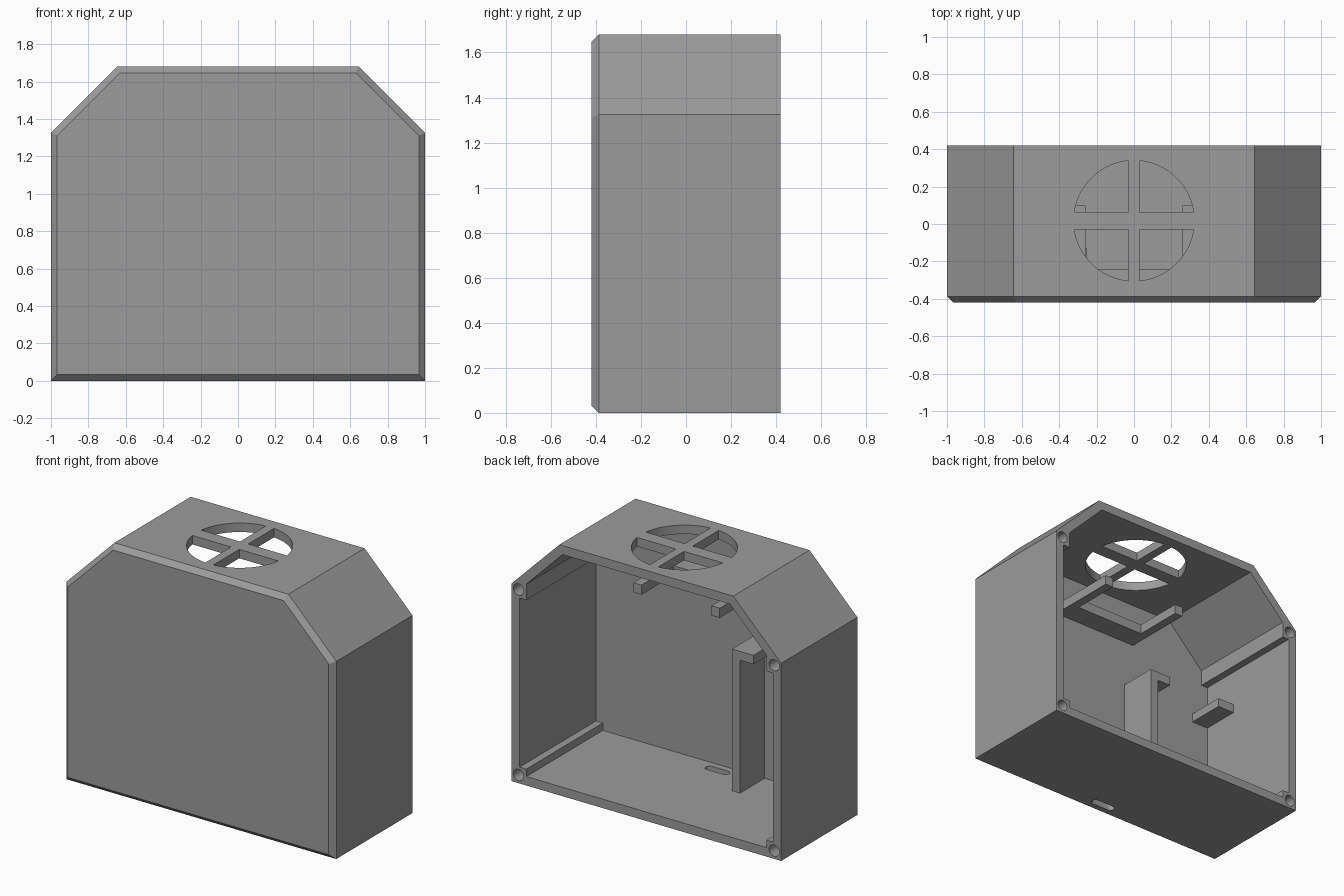
import bpy, bmesh, math
from mathutils import Vector

if "Cube" in bpy.data.objects:
    bpy.data.objects.remove(bpy.data.objects["Cube"])

DEPTH, WALL, BEVEL = 0.42, 0.06, 0.033
FRONT_IN = -0.39          # inner face of the front wall

grey = bpy.data.materials.new("plain grey")
grey.diffuse_color = (0.33, 0.33, 0.33, 1)
grey.use_nodes = True
grey.node_tree.nodes["Principled BSDF"].inputs["Base Color"].default_value = grey.diffuse_color


def loft(name, rings):
    """Closed solid through rings of equal point count."""
    bm = bmesh.new()
    loops = [[bm.verts.new(p) for p in ring] for ring in rings]
    n = len(loops[0])
    for a, b in zip(loops, loops[1:]):
        for i in range(n):
            bm.faces.new((a[i], a[(i + 1) % n], b[(i + 1) % n], b[i]))
    bm.faces.new(loops[0])
    bm.faces.new(loops[-1])
    bmesh.ops.recalc_face_normals(bm, faces=bm.faces)
    mesh = bpy.data.meshes.new(name)
    bm.to_mesh(mesh)
    bm.free()
    mesh.materials.append(grey)
    obj = bpy.data.objects.new(name, mesh)
    bpy.context.collection.objects.link(obj)
    return obj


def prism_y(name, pts, y0, y1):
    return loft(name, [[(x, y, z) for x, z in pts] for y in (y0, y1)])


def prism_z(name, pts, z0, z1):
    return loft(name, [[(x, y, z) for x, y in pts] for z in (z0, z1)])


def box(name, x0, x1, y0, y1, z0, z1):
    return prism_z(name, [(x0, y0), (x1, y0), (x1, y1), (x0, y1)], z0, z1)


def mirrored(half):
    return half + [(-x, z) for x, z in reversed(half)]


def outline(d):
    """Case outline moved inward by d."""
    s = 2.325 - d * math.sqrt(2)
    return mirrored([(1 - d, d), (1 - d, s - 1 + d), (s - 1.68 + d, 1.68 - d)])


def arc(cx, cy, r, a0, a1, n):
    return [(cx + r * math.cos(a0 + (a1 - a0) * i / n),
             cy + r * math.sin(a0 + (a1 - a0) * i / n)) for i in range(n + 1)]


# Case with a chamfered front edge
case = loft("case", [[(x, y, z) for x, z in outline(d)] for y, d in
                     ((-DEPTH, BEVEL), (-DEPTH + BEVEL, 0), (DEPTH, 0))])
cutters = []

# Cavity, notched so the four screw posts remain in its corners
cutters.append(prism_y("cavity", mirrored([
    (0.89, 0.06), (0.89, 0.11), (0.94, 0.11), (0.94, 1.243),
    (0.89, 1.243), (0.89, 1.35), (0.62, 1.62)]), FRONT_IN, DEPTH + 0.1))

# Screw holes in the posts
for x in (-0.948, 0.948):
    for z in (0.055, 1.298):
        cutters.append(prism_y("screw_hole", arc(x, z, 0.038, 0, math.tau, 32)[:-1],
                               0.2, DEPTH + 0.1))

# Four vent quadrants in the top, divided by a cross
cy, r, bx, by = 0.0175, 0.322, 0.03, 0.047
a0, a1 = math.asin(by / r), math.acos(bx / r)
quarter = [(bx, by)] + arc(0, 0, r, a0, a1, 20)
for sx in (-1, 1):
    for sy in (-1, 1):
        cutters.append(prism_z("vent", [(sx * x, cy + sy * y) for x, y in quarter], 1.55, 1.8))

# Cable slot in the floor
slot = (arc(0.05, -0.32, 0.027, -math.pi / 2, math.pi / 2, 12)
        + arc(-0.07, -0.32, 0.027, math.pi / 2, 3 * math.pi / 2, 12))
cutters.append(prism_z("cable_slot", slot, -0.1, 0.2))

for c in cutters:
    m = case.modifiers.new(c.name, "BOOLEAN")
    m.operation, m.solver, m.object = "DIFFERENCE", "EXACT", c
bpy.context.view_layer.update()
result = bpy.data.meshes.new_from_object(
    case.evaluated_get(bpy.context.evaluated_depsgraph_get()))
case.modifiers.clear()
case.data = result
for c in cutters:
    bpy.data.objects.remove(c)
bpy.context.view_layer.objects.active = case
case.select_set(True)
bpy.ops.object.shade_smooth_by_angle(angle=math.radians(30))

# Fork-shaped fan shelf under the vent
back, inner = 0.1, -0.24
prism_z("fan_shelf", mirrored([(0.32, FRONT_IN - 0.01), (0.32, back),
                               (0.26, back), (0.26, inner)]), 1.325, 1.39)

# Hooked upright and opposite ledge that hold a board
prism_y("board_bracket", [(-0.25, 0.05), (-0.25, 1.01), (-0.41, 1.01),
                          (-0.41, 0.95), (-0.31, 0.95), (-0.31, 0.05)],
        FRONT_IN - 0.01, -0.13)
box("board_ledge", -0.95, -0.815, FRONT_IN - 0.01, -0.13, 0.945, 1.005)
